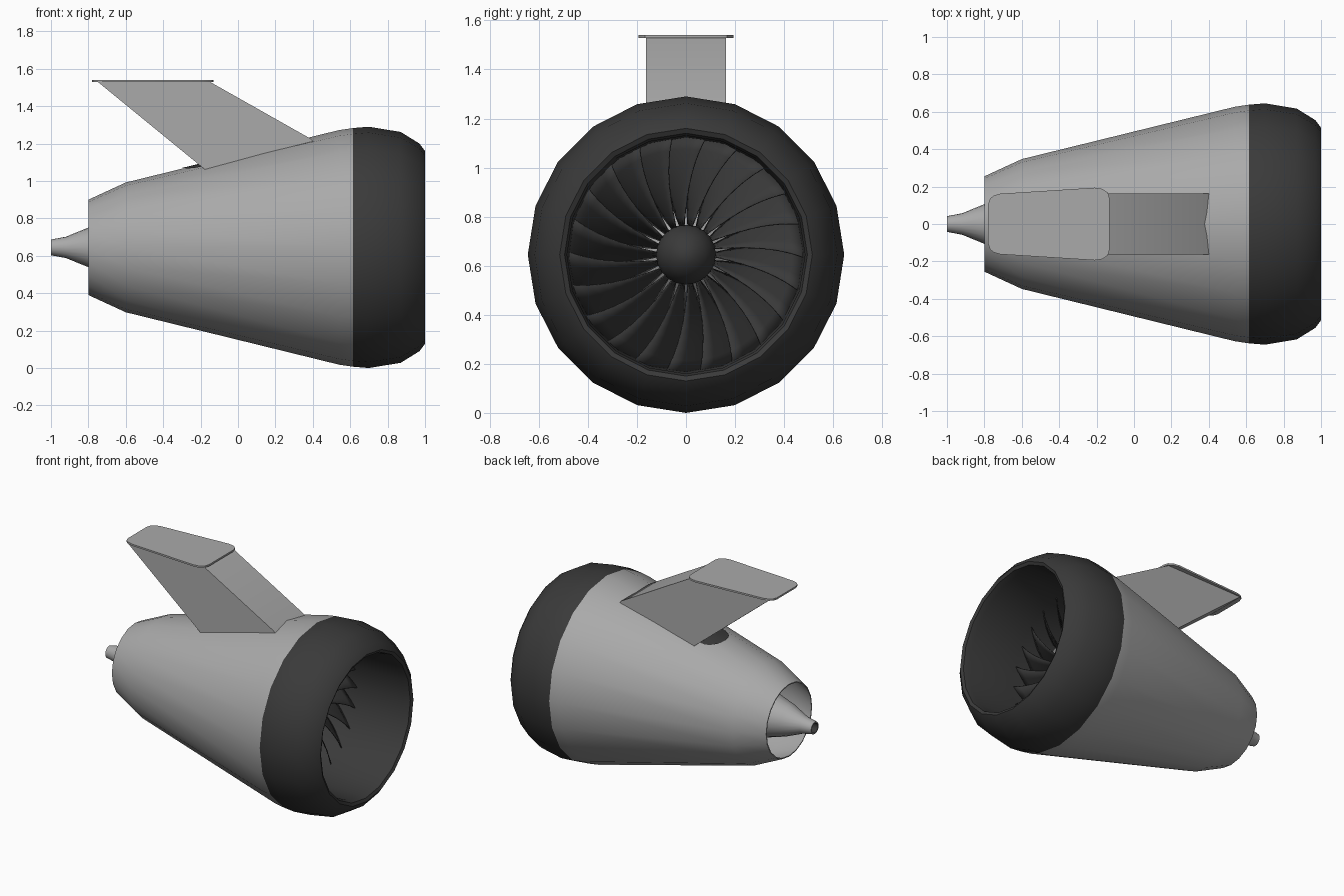
import bpy, bmesh, math
from mathutils import Vector

if "Cube" in bpy.data.objects:
    bpy.data.objects.remove(bpy.data.objects["Cube"])

AXIS_Z = 0.645
SIDES = 20


def material(name, v):
    m = bpy.data.materials.new(name)
    m.diffuse_color = (v, v, v, 1)
    m.use_nodes = True
    m.node_tree.nodes["Principled BSDF"].inputs["Base Color"].default_value = m.diffuse_color
    return m


LIGHT = material("light_grey", 0.40)
DARK = material("dark_grey", 0.042)


def finish(name, bm, mats, angle=40):
    bmesh.ops.recalc_face_normals(bm, faces=bm.faces)
    me = bpy.data.meshes.new(name)
    bm.to_mesh(me)
    bm.free()
    for m in mats:
        me.materials.append(m)
    ob = bpy.data.objects.new(name, me)
    bpy.context.collection.objects.link(ob)
    bpy.ops.object.select_all(action='DESELECT')
    ob.select_set(True)
    bpy.context.view_layer.objects.active = ob
    bpy.ops.object.shade_smooth_by_angle(angle=math.radians(angle))
    return ob


def lathe(name, profile, mats, dark_segments=(), closed=False, angle=40):
    """Turn an (x, radius) profile around the engine axis."""
    bm = bmesh.new()
    rings = []
    for x, r in profile:
        if r == 0:
            rings.append([bm.verts.new((x, 0, AXIS_Z))] * SIDES)
        else:
            rings.append([bm.verts.new((x, r * math.cos(a), AXIS_Z + r * math.sin(a)))
                          for a in (2 * math.pi * i / SIDES for i in range(SIDES))])
    n = len(rings)
    for s in range(n if closed else n - 1):
        a, b = rings[s], rings[(s + 1) % n]
        for i in range(SIDES):
            j = (i + 1) % SIDES
            vs = list(dict.fromkeys((a[i], a[j], b[j], b[i])))
            f = bm.faces.new(vs)
            f.material_index = 1 if s in dark_segments else 0
    return finish(name, bm, mats, angle)


# Nacelle shell: outer skin, dark intake lip, dark duct, light inner wall
lathe("nacelle",
      [(-0.8, 0.255), (-0.6, 0.347), (0.54, 0.627), (0.615, 0.638), (0.70, 0.645),
       (0.87, 0.617), (0.97, 0.555), (1.0, 0.515), (0.99, 0.495), (0.95, 0.485),
       (0.60, 0.48), (0.36, 0.475), (-0.6, 0.325), (-0.8, 0.248)],
      [LIGHT, DARK], dark_segments=range(3, 11), closed=True)

# Spinner hub in front of the fan
lathe("spinner",
      [(0.63, 0), (0.62, 0.04), (0.59, 0.08), (0.55, 0.108), (0.50, 0.122), (0.36, 0.122), (0.36, 0)],
      [DARK])

# Engine core and tail cone with a hollow tip
lathe("core_and_tail_cone",
      [(0.36, 0.115), (0.25, 0.22), (-0.3, 0.21), (-0.6, 0.165), (-0.8, 0.106),
       (-0.92, 0.057), (-1.0, 0.042), (-1.0, 0.034), (-0.95, 0.034), (-0.95, 0)],
      [LIGHT, DARK], dark_segments=(7, 8))

# Fan blades: axial at the hub, twisted and overlapping at the tip
bm = bmesh.new()
BLADES, ROWS, COLS = 22, 8, 4
for k in range(BLADES):
    grid = []
    for i in range(ROWS + 1):
        t = i / ROWS
        r = 0.11 + 0.367 * t
        width = 0.014 + 0.45 * (r - 0.11)
        row = []
        for j in range(COLS + 1):
            c = j / COLS
            x = 0.39 + c * (0.12 + 0.08 * t)
            bow = 0.012 * math.sin(math.pi * c) * t
            a = 2 * math.pi * k / BLADES - (c - 0.5) * width / r - 0.12 * t * t + bow / r
            row.append(bm.verts.new((x, r * math.cos(a), AXIS_Z + r * math.sin(a))))
        grid.append(row)
    for i in range(ROWS):
        for j in range(COLS):
            bm.faces.new((grid[i][j], grid[i][j + 1], grid[i + 1][j + 1], grid[i + 1][j]))
fan = finish("fan_blades", bm, [DARK])
thick = fan.modifiers.new("thickness", 'SOLIDIFY')
thick.thickness = 0.005
thick.offset = 0

# Pylon: swept box, sunk slightly into the nacelle
bm = bmesh.new()
outline = [(-0.17, 1.055, 0.163), (0.41, 1.20, 0.163), (0.39, 1.225, 0.163),
           (-0.15, 1.53, 0.163), (-0.75, 1.53, 0.150), (-0.20, 1.08, 0.163)]
left = [bm.verts.new((x, -w, z)) for x, z, w in outline]
right = [bm.verts.new((x, w, z)) for x, z, w in outline]
bm.faces.new(left)
bm.faces.new(right[::-1])
for i in range(len(outline)):
    j = (i + 1) % len(outline)
    bm.faces.new((left[i], left[j], right[j], right[i]))
finish("pylon", bm, [LIGHT], 25)

# Mounting plate on top of the pylon, with clipped corners
bm = bmesh.new()
half = [(-0.78, 0.105), (-0.77, 0.135), (-0.75, 0.152), (-0.715, 0.162),
        (-0.21, 0.194), (-0.17, 0.188), (-0.14, 0.168), (-0.13, 0.135)]
loop = half + [(x, -y) for x, y in reversed(half)]
face = bm.faces.new([bm.verts.new((x, y, 1.528)) for x, y in loop])
top = bmesh.ops.extrude_face_region(bm, geom=[face])
bmesh.ops.translate(bm, vec=Vector((0, 0, 0.012)),
                    verts=[g for g in top["geom"] if isinstance(g, bmesh.types.BMVert)])
finish("mounting_plate", bm, [LIGHT], 30)

# Dark patch on the nacelle behind the pylon root
bm = bmesh.new()


def on_skin(x, y):
    r = 0.347 + (x + 0.6) * 0.2456
    return bm.verts.new((x, y, AXIS_Z + math.sqrt(r * r - y * y) + 0.004))


centre = on_skin(-0.2, 0)
rings = [[on_skin(-0.2 + 0.10 * s * math.cos(a), 0.125 * s * math.sin(a))
          for a in (2 * math.pi * i / 24 for i in range(24))] for s in (0.5, 1.0)]
for i in range(24):
    j = (i + 1) % 24
    bm.faces.new((centre, rings[0][i], rings[0][j]))
    bm.faces.new((rings[0][i], rings[1][i], rings[1][j], rings[0][j]))
finish("pylon_root_patch", bm, [DARK])
